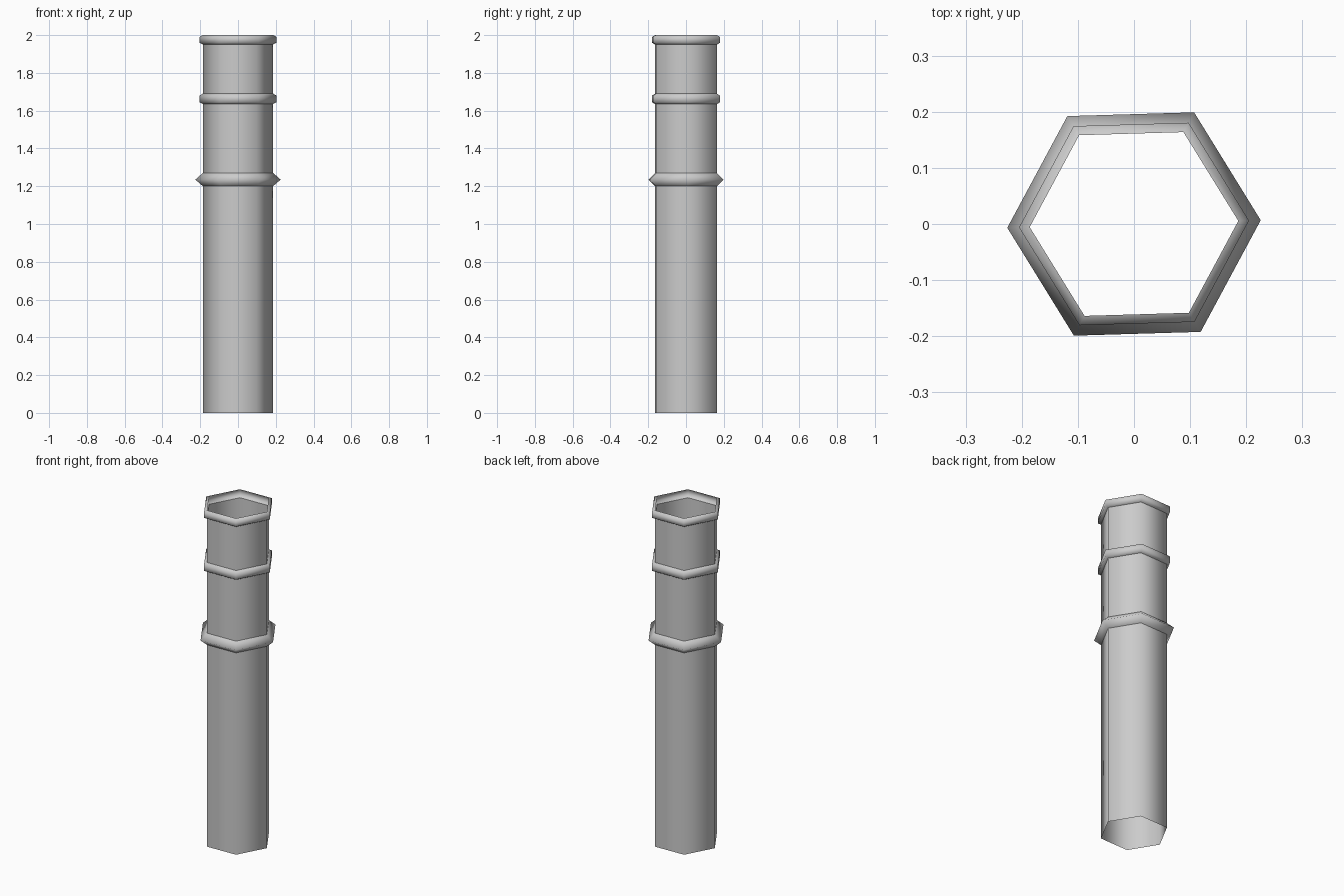
import bpy
import bmesh
from math import cos, sin, pi, radians

SIDES = 6
TWIST = radians(1.7)

if "Cube" in bpy.data.objects:
    bpy.data.objects.remove(bpy.data.objects["Cube"])

grey = bpy.data.materials.new("pipe_grey")
grey.use_nodes = True
colour = (0.6, 0.6, 0.6, 1)
grey.diffuse_color = colour
grey.node_tree.nodes["Principled BSDF"].inputs["Base Color"].default_value = colour


def hex_shell(name, profile):
    """Sweep a (radius, height) profile round the six-sided axis."""
    bm = bmesh.new()
    loops = []
    for r, z in profile:
        angles = [TWIST + 2 * pi * i / SIDES for i in range(SIDES)]
        loops.append([bm.verts.new((r * cos(a), r * sin(a), z)) for a in angles])
    for low, high in zip(loops, loops[1:]):
        for i in range(SIDES):
            j = (i + 1) % SIDES
            bm.faces.new((low[i], low[j], high[j], high[i]))
    for face in bm.faces:
        face.smooth = True
    mesh = bpy.data.meshes.new(name)
    bm.to_mesh(mesh)
    bm.free()
    mesh.materials.append(grey)
    obj = bpy.data.objects.new(name, mesh)
    bpy.context.collection.objects.link(obj)


R = 0.186       # pipe radius
COLLAR = 0.205  # collar radius
RIDGE = 0.226   # pointed ring radius

# Open pipe sections between the rings
for name, z0, z1 in (("lower_pipe", 0, 1.2),
                     ("middle_pipe", 1.27, 1.635),
                     ("upper_pipe", 1.69, 1.95)):
    hex_shell(name, [(R, z0), (R, z1)])

# Pointed ring
hex_shell("pointed_ring", [(R, 1.2), (RIDGE, 1.235), (R, 1.27)])

# Flat collars with chamfered rims
for name, z0, z1 in (("middle_collar", 1.635, 1.69), ("top_collar", 1.95, 2.0)):
    hex_shell(name, [(R, z0), (COLLAR, z0 + 0.01), (COLLAR, z1 - 0.01), (R, z1)])
